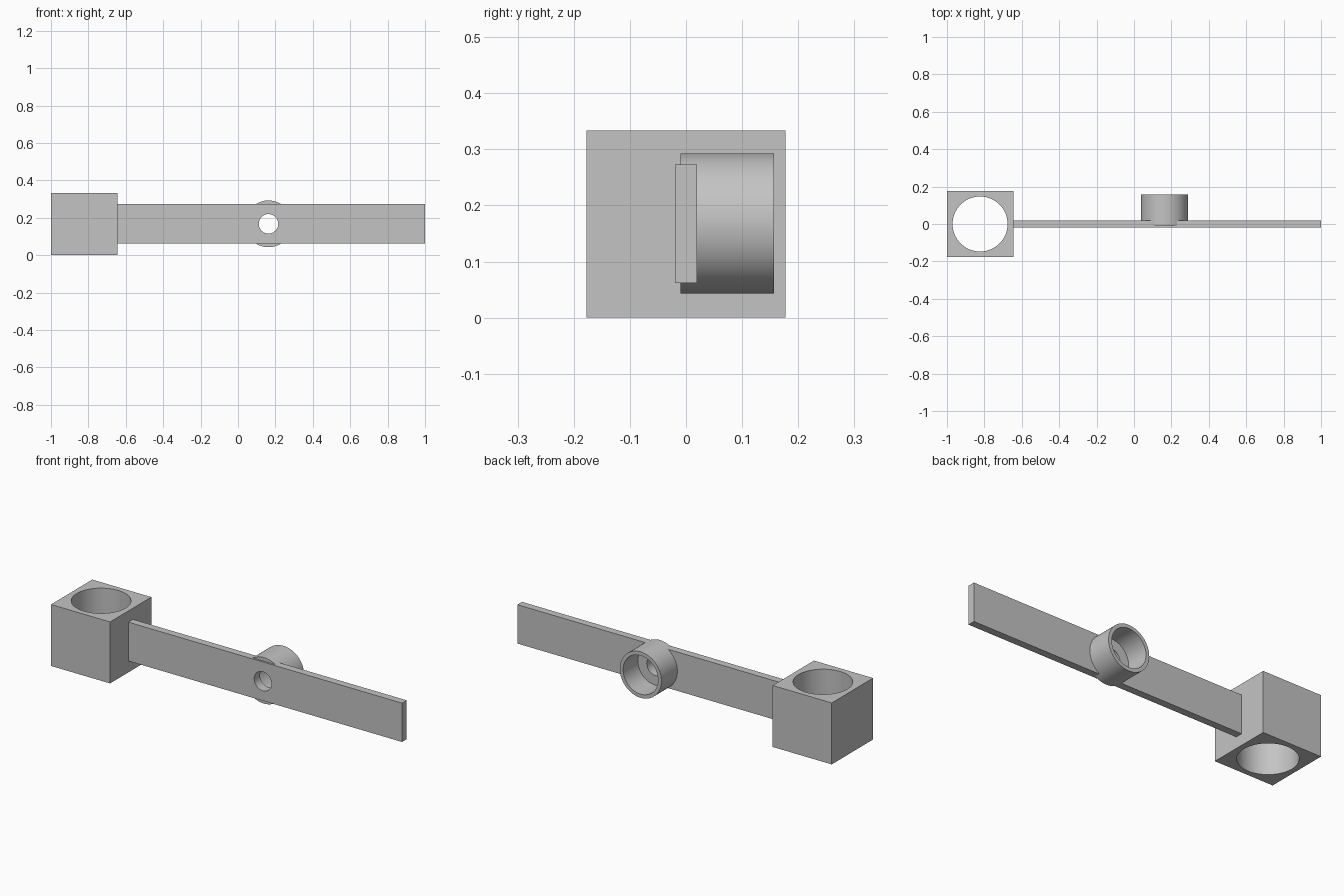
import bpy
import bmesh
from math import radians
from mathutils import Matrix, Vector

cube = bpy.data.objects.get("Cube")
if cube:
    bpy.data.objects.remove(cube, do_unlink=True)

grey = bpy.data.materials.new("plain grey")
grey.use_nodes = True
GREY = (0.55, 0.55, 0.55, 1)
grey.diffuse_color = GREY
grey.node_tree.nodes["Principled BSDF"].inputs["Base Color"].default_value = GREY

SEGMENTS = 96
BOSS_X, BOSS_Z = 0.163, 0.168
BORE = 0.052


def finish(name, bm):
    bmesh.ops.recalc_face_normals(bm, faces=bm.faces)
    mesh = bpy.data.meshes.new(name)
    bm.to_mesh(mesh)
    bm.free()
    mesh.materials.append(grey)
    obj = bpy.data.objects.new(name, mesh)
    bpy.context.collection.objects.link(obj)
    return obj


def box(name, low, high):
    low, high = Vector(low), Vector(high)
    bm = bmesh.new()
    place = Matrix.Translation((low + high) / 2) @ Matrix.Diagonal((*(high - low), 1))
    bmesh.ops.create_cube(bm, size=1, matrix=place)
    return finish(name, bm)


def drill(obj, centre, radius, axis):
    """Cut a round through hole along the given axis."""
    turn = Vector((0, 0, 1)).rotation_difference(Vector(axis)).to_matrix().to_4x4()
    bm = bmesh.new()
    bmesh.ops.create_cone(bm, cap_ends=True, segments=SEGMENTS, radius1=radius,
                          radius2=radius, depth=1,
                          matrix=Matrix.Translation(centre) @ turn)
    cutter = finish("hole_cutter", bm)
    cutter.hide_render = True
    mod = obj.modifiers.new("hole", 'BOOLEAN')
    mod.operation, mod.solver, mod.object = 'DIFFERENCE', 'EXACT', cutter
    bpy.context.view_layer.objects.active = obj
    bpy.ops.object.modifier_apply(modifier=mod.name)
    bpy.data.objects.remove(cutter, do_unlink=True)


# Square block with a vertical bore
block = box("socket_block", (-1, -0.177, 0), (-0.645, 0.177, 0.334))
drill(block, (-0.823, 0, 0.167), 0.147, (0, 0, 1))

# Flat arm with a small hole
arm = box("arm", (-0.645, -0.02, 0.062), (1, 0.02, 0.273))
drill(arm, (BOSS_X, 0, BOSS_Z), BORE, (0, 1, 0))

# Open cup behind the arm, turned from a wall-and-floor profile (radius, y)
profile = [(BORE, -0.01), (0.125, -0.01), (0.125, 0.157),
           (0.105, 0.157), (0.105, 0.03), (BORE, 0.03)]
bm = bmesh.new()
ring = [bm.verts.new((BOSS_X + r, y, BOSS_Z)) for r, y in profile]
edges = [bm.edges.new((a, b)) for a, b in zip(ring, ring[1:] + ring[:1])]
bmesh.ops.spin(bm, geom=ring + edges, cent=(BOSS_X, 0, BOSS_Z), axis=(0, 1, 0),
               angle=radians(360), steps=SEGMENTS, use_merge=True)
bmesh.ops.remove_doubles(bm, verts=bm.verts, dist=0.0001)
cup = finish("cup", bm)

# Smooth round walls, sharp edges
bpy.ops.object.select_all(action='DESELECT')
for obj in (block, arm, cup):
    obj.select_set(True)
bpy.context.view_layer.objects.active = cup
bpy.ops.object.shade_smooth_by_angle(angle=radians(30))
